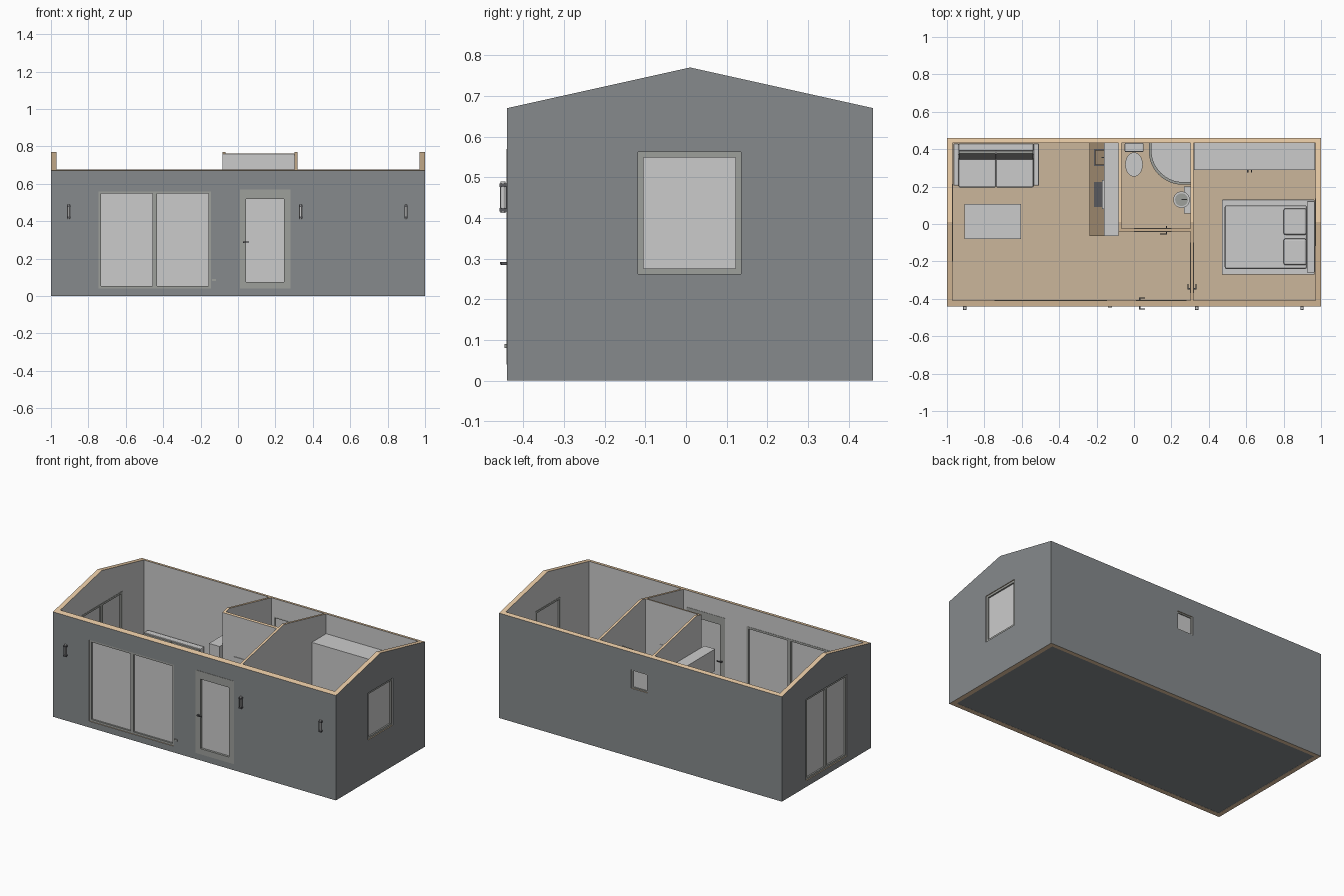
import bpy, bmesh, math
from mathutils import Matrix, Vector

if "Cube" in bpy.data.objects:
    bpy.data.objects.remove(bpy.data.objects["Cube"])


def material(name, rgb):
    m = bpy.data.materials.new(name)
    m.diffuse_color = (*rgb, 1)
    m.use_nodes = True
    m.node_tree.nodes["Principled BSDF"].inputs["Base Color"].default_value = m.diffuse_color
    return m


CLAD = material("cladding", (0.24, 0.255, 0.265))
WOOD = material("timber", (0.78, 0.57, 0.36))
FLOOR = material("floor_wood", (0.60, 0.47, 0.33))
FRAME = material("frame_grey", (0.34, 0.35, 0.33))
DARK = material("dark_metal", (0.10, 0.10, 0.11))
COUNTER = material("counter_wood", (0.33, 0.24, 0.15))


def finish(name, bm, mat=None, bevel=0, smooth=False):
    bmesh.ops.recalc_face_normals(bm, faces=bm.faces)
    me = bpy.data.meshes.new(name)
    bm.to_mesh(me)
    bm.free()
    ob = bpy.data.objects.new(name, me)
    bpy.context.collection.objects.link(ob)
    if mat:
        me.materials.append(mat)
    if bevel:
        b = ob.modifiers.new("bevel", 'BEVEL')
        b.width, b.segments = bevel, 2
    if smooth:
        bpy.ops.object.select_all(action='DESELECT')
        ob.select_set(True)
        bpy.context.view_layer.objects.active = ob
        bpy.ops.object.shade_smooth_by_angle(angle=math.radians(35))
    return ob


def boxes(name, specs, mat=None, bevel=0):
    """One object from (x0, x1, y0, y1, z0, z1) boxes."""
    bm = bmesh.new()
    for x0, x1, y0, y1, z0, z1 in specs:
        m = Matrix.Translation(((x0 + x1) / 2, (y0 + y1) / 2, (z0 + z1) / 2))
        bmesh.ops.create_cube(bm, size=1, matrix=m @ Matrix.Diagonal((x1 - x0, y1 - y0, z1 - z0, 1)))
    return finish(name, bm, mat, bevel)


def prism(name, pts, vec, mat=None, smooth=False):
    """Flat outline extruded along a vector."""
    bm = bmesh.new()
    f = bm.faces.new([bm.verts.new(p) for p in pts])
    r = bmesh.ops.extrude_face_region(bm, geom=[f])
    bmesh.ops.translate(bm, vec=vec, verts=[v for v in r['geom'] if isinstance(v, bmesh.types.BMVert)])
    return finish(name, bm, mat, smooth=smooth)


def drum(name, x, y, z0, z1, r0, r1, sy=1, mat=None):
    bm = bmesh.new()
    m = Matrix.Translation((x, y, (z0 + z1) / 2)) @ Matrix.Diagonal((1, sy, 1, 1))
    bmesh.ops.create_cone(bm, cap_ends=True, segments=32, radius1=r0, radius2=r1, depth=z1 - z0, matrix=m)
    return finish(name, bm, mat, smooth=True)


def cut(ob, *spec):
    c = boxes("cutter", [spec])
    c.hide_render = True
    mod = ob.modifiers.new("cut", 'BOOLEAN')
    mod.operation, mod.object, mod.solver = 'DIFFERENCE', c, 'EXACT'
    bpy.context.view_layer.objects.active = ob
    bpy.ops.object.modifier_apply(modifier="cut")
    bpy.data.objects.remove(c)


def paint_walls(ob):
    """Cladding outside, timber on cut edges, plain grey inside."""
    me = ob.data
    me.materials.clear()
    for m in (None, CLAD, WOOD):
        me.materials.append(m)
    for p in me.polygons:
        c = p.center
        outside = abs(c.x) > .999 or c.y < -.439 or c.y > .459
        p.material_index = 2 if abs(p.normal.z) > .5 else (1 if outside else 0)


def roof(y):
    return .77 - .1 * abs(y - .01) / .45


def gable(name, x0, x1, y0, y1):
    pts = [(y0, 0), (y1, 0), (y1, roof(y1))]
    if y0 < .01 < y1:
        pts.append((.01, .77))
    pts.append((y0, roof(y0)))
    return prism(name, [(x0, y, z) for y, z in pts], Vector((x1 - x0, 0, 0)))


# Outer shell
shell = gable("outer_walls", -1, 1, -.44, .46)
cut(shell, -.97, .97, -.408, .434, -.5, 1.5)
cut(shell, -.745, -.145, -.5, -.38, .04, .56)
cut(shell, .01, .28, -.5, -.38, .04, .57)
cut(shell, -.05, .065, .40, .5, .44, .56)
cut(shell, .94, 1.1, -.118, .135, .262, .562)
cut(shell, -1.1, -.94, -.2, .215, .04, .56)
paint_walls(shell)
boxes("floor_top", [(-.97, .97, -.408, .434, .02, .04)], FLOOR)
boxes("floor_base", [(-.97, .97, -.408, .434, .001, .02)], CLAD)

# Partitions
left_part = gable("bathroom_side_wall", -.083, -.068, -.04, .434)
right_part = gable("bedroom_wall", .303, .318, -.408, .434)
front_part = gable("bathroom_front_wall", -.068, .303, -.04, -.025)
for w in (left_part, right_part, front_part):
    w.location.z = 0
    for v in w.data.vertices:
        v.co.z = max(v.co.z, .04)
cut(right_part, .25, .35, -.37, -.10, .03, .5)
cut(front_part, .0, .2, -.1, .1, .03, .5)
for w in (left_part, right_part, front_part):
    paint_walls(w)


# Windows and glazed doors
def window(name, axis, a, b, u0, u1, z0, z1, side=.013, bot=.013, top=.013, stile=False):
    def sp(p, q, r, s, d0=a, d1=b):
        return (p, q, d0, d1, r, s) if axis == 'y' else (d0, d1, p, q, r, s)
    parts = [sp(u0, u0 + side, z0, z1), sp(u1 - side, u1, z0, z1),
             sp(u0 + side, u1 - side, z0, z0 + bot), sp(u0 + side, u1 - side, z1 - top, z1)]
    if stile:
        m = (u0 + u1) / 2
        parts.append(sp(m - .011, m + .011, z0 + bot, z1 - top))
    boxes(name + "_frame", parts, FRAME)
    mid = (a + b) / 2
    boxes(name + "_glass", [sp(u0 + side, u1 - side, z0 + bot, z1 - top, mid - .004, mid + .004)])


window("sliding_door", 'y', -.436, -.406, -.745, -.145, .04, .56, stile=True)
window("entry_door", 'y', -.442, -.406, .01, .28, .04, .57, .034, .036, .05)
window("bathroom_window", 'y', .434, .455, -.05, .065, .44, .56, .008, .008, .008)
window("bedroom_window", 'x', .968, .995, -.118, .135, .262, .562)
window("side_window", 'x', -.995, -.968, -.2, .215, .04, .56, stile=True)

# Inner doors and handles
boxes("bedroom_door", [(.300, .321, -.37, -.10, .042, .5)])
boxes("bathroom_door", [(0, .2, -.044, -.022, .042, .5)])
boxes("entry_handle", [(.028, .036, -.455, -.395, .284, .292), (.028, .06, -.457, -.452, .285, .291),
                       (.028, .06, -.398, -.393, .285, .291)], DARK)
boxes("bedroom_handle", [(.288, .333, -.35, -.343, .284, .291), (.287, .291, -.35, -.32, .285, .29),
                         (.33, .334, -.35, -.32, .285, .29)], DARK)
boxes("bathroom_handle", [(.17, .177, -.055, -.012, .284, .291), (.14, .177, -.056, -.052, .285, .29)], DARK)
boxes("outdoor_tap", [(-.14, -.118, -.446, -.44, .08, .09)], FRAME)

# Outdoor wall lamps
for i, x in enumerate((-.905, .335, .898)):
    boxes(f"lamp_bracket_{i}", [(x - .005, x + .005, -.443, -.439, .42, .48)] +
          [(x - .009, x + .009, -.459, -.44, z, z + .008) for z in (.416, .476)] +
          [(x + s - .001, x + s + .001, -.458, -.456, .416, .484) for s in (-.007, .007)], DARK)
    drum(f"lamp_tube_{i}", x, -.45, .412, .49, .006, .006)

# Sofa
boxes("sofa_base", [(-.94, -.535, .2, .43, .05, .10)], bevel=.004)
boxes("sofa_arms", [(-.965, -.938, .205, .43, .04, .19), (-.537, -.508, .205, .43, .04, .19)], bevel=.005)
boxes("sofa_back", [(-.938, -.537, .39, .43, .1, .24)], bevel=.006)
for i, x in enumerate((-.937, -.737)):
    boxes(f"sofa_seat_{i}", [(x, x + .199, .195, .38, .10, .135)], bevel=.008)
    prism(f"sofa_cushion_{i}", [(x + .002, .345, .135), (x + .002, .39, .135), (x + .002, .39, .235),
                                (x + .002, .378, .235)], Vector((.195, 0, 0)), FRAME)

# Coffee table
boxes("coffee_table", [(-.905, -.605, -.08, .108, .13, .142)] +
      [(x, x + .015, y, y + .015, .04, .13) for x in (-.9, -.625) for y in (-.075, .088)])

# Kitchen
boxes("kitchen_base", [(-.228, -.084, -.06, .434, .04, .28)])
counter = boxes("kitchen_counter", [(-.237, -.084, -.065, .434, .28, .292)], COUNTER)
cut(counter, -.215, -.12, .31, .40, .284, .4)
boxes("kitchen_upper_cabinet", [(-.16, -.084, -.065, .434, .41, .55)])
boxes("cooker_hood", [(-.172, -.16, .08, .235, .40, .43)])
boxes("kitchen_sink", [(-.215, -.205, .31, .40, .284, .295), (-.205, -.12, .31, .318, .284, .295),
                       (-.205, -.12, .392, .40, .284, .295)], DARK)
boxes("kitchen_hob", [(-.215, -.12, .09, .225, .292, .295)], DARK)
boxes("sink_tap", [(-.135, -.128, .352, .358, .292, .35), (-.175, -.128, .352, .358, .35, .356)], FRAME)

# Toilet
boxes("toilet_tank", [(-.05, .052, .385, .433, .14, .24)], bevel=.006)
drum("toilet_bowl", 0, .32, .04, .14, .028, .045, 1.35)
drum("toilet_lid", 0, .318, .14, .152, .047, .047, 1.38)

# Corner shower: curved tray and glass screen
def quarter(r, z, c=(.301, .432)):
    k = r - .13
    arc = [(c[0] - k - .13 * math.cos(t), c[1] - .05 - (k - .05) - .13 * math.sin(t))
           for t in (i * math.pi / 32 for i in range(17))]
    return [(x, y, z) for x, y in [(c[0] - r, c[1])] + arc + [(c[0], c[1] - r)]]


cx, cy = .301, .432
N = 16
def sweep(r, z):
    """Quadrant edge: short straight sides joined by an arc."""
    a = r * .82
    pts = [(cx - r, cy)]
    pts += [(cx - r + a * (1 - math.cos(t)), cy - r + a - a * math.sin(t))
            for t in (i * math.pi / 2 / N for i in range(N + 1))]
    return [(x, y, z) for x, y in pts + [(cx, cy - r)]]


prism("shower_tray", sweep(.222, .04) + [(cx, cy, .04)], Vector((0, 0, .025)), smooth=True)
prism("shower_screen", sweep(.219, .065) + sweep(.211, .065)[::-1], Vector((0, 0, .475)), smooth=True)
prism("shower_rail", sweep(.222, .54) + sweep(.208, .54)[::-1], Vector((0, 0, .012)), FRAME, True)

# Washbasin
boxes("basin_cabinet", [(.268, .302, .055, .2, .12, .25)])
drum("basin_bowl", .254, .13, .20, .26, .028, .044)
drum("basin_hollow", .254, .13, .26, .262, .034, .034, mat=FRAME)
boxes("basin_tap", [(.278, .284, .127, .133, .25, .30), (.255, .284, .127, .133, .295, .30)], FRAME)

# Wardrobe
boxes("wardrobe", [(.32, .968, .288, .433, .04, .55)])
boxes("wardrobe_handles", [(x, x + .006, .276, .288, .26, .34) for x in (.605, .625)], DARK)

# Bed
boxes("bed_base", [(.47, .965, -.27, .13, .05, .12)], bevel=.004)
boxes("bed_mattress", [(.485, .925, -.24, .1, .12, .17)], bevel=.01)
boxes("bed_headboard", [(.925, .967, -.26, .122, .05, .28)], bevel=.004)
for y in (-.22, -.058):
    boxes("pillow", [(.8, .922, y, y + .142, .17, .198)], bevel=.01)
